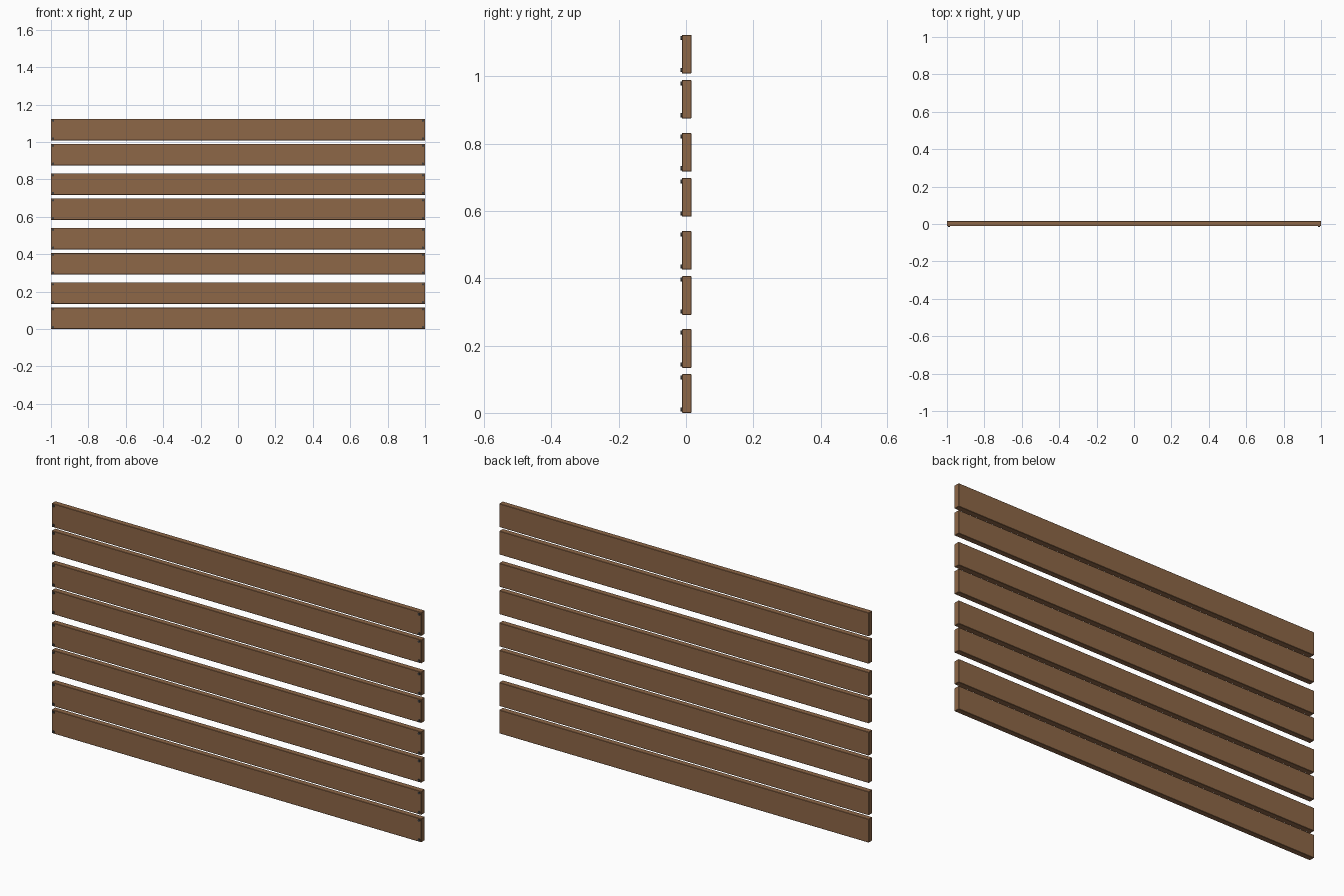
import bpy, math

if "Cube" in bpy.data.objects:
    bpy.data.objects.remove(bpy.data.objects["Cube"])

def material(name, rgb):
    m = bpy.data.materials.new(name)
    m.diffuse_color = (*rgb, 1)
    m.use_nodes = True
    m.node_tree.nodes["Principled BSDF"].inputs["Base Color"].default_value = m.diffuse_color
    return m

wood = material("brown wood", (0.27, 0.135, 0.063))
metal = material("dark metal", (0.05, 0.05, 0.05))

HEIGHT = 0.115          # plank height
FRONT, BACK = -0.012, 0.016
PAIR, STEP = 0.2916, 0.134   # spacing of plank pairs, and within a pair

def plank(name, z):
    bpy.ops.mesh.primitive_cube_add(size=1, location=(0, (FRONT + BACK) / 2, z + HEIGHT / 2))
    o = bpy.context.object
    o.name = name
    o.scale = (2, BACK - FRONT, HEIGHT)
    bpy.ops.object.transform_apply(location=False, rotation=False, scale=True)
    o.data.materials.append(wood)
    b = o.modifiers.new("edge", 'BEVEL')
    b.width, b.segments = 0.0015, 1

def screw(name, x, z):
    # short head, sunk slightly into the plank
    bpy.ops.mesh.primitive_cylinder_add(vertices=12, radius=0.006, depth=0.008,
        location=(x, -0.012, z), rotation=(math.pi / 2, 0, 0))
    o = bpy.context.object
    o.name = name
    o.data.materials.append(metal)

# Four pairs of horizontal planks, a screw in every corner
for i in range(8):
    z = (i // 2) * PAIR + (i % 2) * STEP
    plank(f"plank_{i + 1}", z)
    for side, x in (("left", -0.989), ("right", 0.989)):
        for level, dz in (("lower", 0.010), ("upper", HEIGHT - 0.010)):
            screw(f"screw_{i + 1}_{side}_{level}", x, z + dz)
